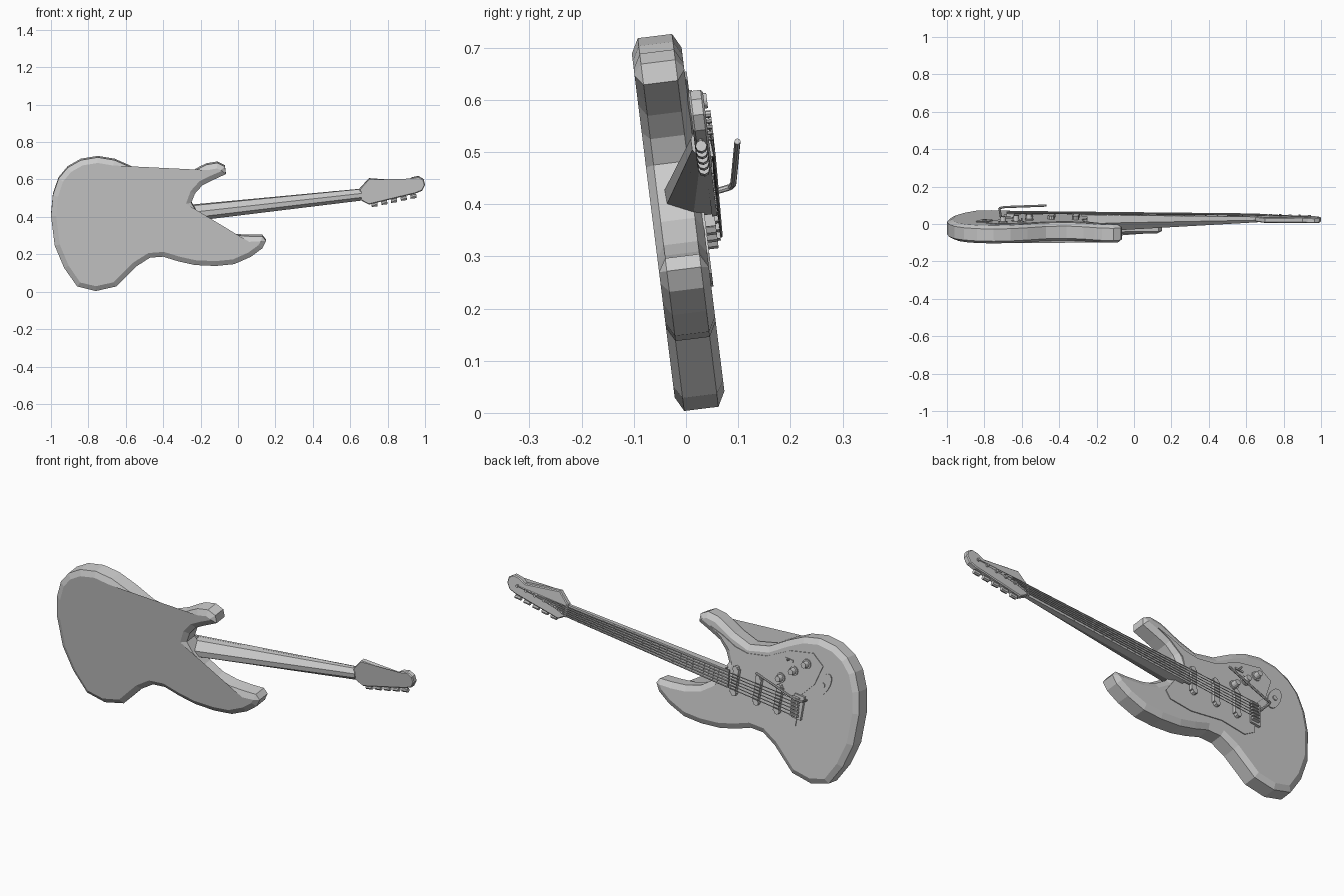
import bpy, bmesh, math
from mathutils import Matrix, Vector

cube = bpy.data.objects.get("Cube")
if cube:
    bpy.data.objects.remove(cube)

grey = bpy.data.materials.new("plain_grey")
grey.use_nodes = True
grey.diffuse_color = (0.6, 0.6, 0.6, 1)
grey.node_tree.nodes["Principled BSDF"].inputs["Base Color"].default_value = grey.diffuse_color

# The whole instrument leans back: local y is depth, local z is up
LEAN = (Matrix.Translation((0, -0.0145, 0.36)) @ Matrix.Rotation(math.radians(7.1), 4, 'X')
        @ Matrix.Translation((0, 0, -0.36)))
SLOPE = 0.107


def centre(x):
    """Height of the neck centre line."""
    return 0.42 + SLOPE * (x + 0.2)


def finish(name, bm):
    bmesh.ops.recalc_face_normals(bm, faces=bm.faces)
    bm.transform(LEAN)
    mesh = bpy.data.meshes.new(name)
    bm.to_mesh(mesh)
    bm.free()
    mesh.materials.append(grey)
    obj = bpy.data.objects.new(name, mesh)
    bpy.context.collection.objects.link(obj)
    return obj


def inset(points, distance):
    """Move a clockwise outline inwards along its averaged normals."""
    result = []
    for i, p in enumerate(points):
        before, after = points[i - 1], points[(i + 1) % len(points)]
        along = (Vector(after) - Vector(before)).normalized()
        result.append((p[0] + along.y * distance, p[1] - along.x * distance))
    return result


def loft(name, rings, skip=()):
    """Join rings of 3D points; the first cap may bridge over skipped points."""
    bm = bmesh.new()
    loops = [[bm.verts.new(p) for p in ring] for ring in rings]
    count = len(loops[0])
    for a, b in zip(loops, loops[1:]):
        for i in range(count):
            j = (i + 1) % count
            bm.faces.new((a[i], a[j], b[j], b[i]))
    bm.faces.new([v for i, v in enumerate(loops[0]) if i not in skip])
    bm.faces.new(loops[-1])
    return finish(name, bm)


def slab(name, outline, back, front, bevel, rise, skip=()):
    """Chamfered plate with the given outline."""
    inner = inset(outline, bevel)
    layers = [(inner, back), (outline, back + rise), (outline, front - rise), (inner, front)]
    return loft(name, [[(x, w, z) for x, z in pts] for pts, w in layers], skip)


def plate(name, outline, back, front):
    return loft(name, [[(x, w, z) for x, z in outline] for w in (back, front)])


def rod(name, start, end, radius, sides=8, taper=1.0):
    start, end = Vector(start), Vector(end)
    axis = end - start
    bm = bmesh.new()
    bmesh.ops.create_cone(bm, cap_ends=True, segments=sides, radius1=radius,
                          radius2=radius * taper, depth=axis.length)
    turn = axis.to_track_quat('Z', 'Y').to_matrix().to_4x4()
    bm.transform(Matrix.Translation((start + end) / 2) @ turn)
    return finish(name, bm)


def box(name, location, size):
    """Box aligned with the neck direction."""
    bm = bmesh.new()
    bmesh.ops.create_cube(bm, size=1)
    bm.transform(Matrix.Translation(location) @ Matrix.Rotation(-math.atan(SLOPE), 4, 'Y')
                 @ Matrix.Diagonal((*size, 1)))
    return finish(name, bm)


# Body: rounded end, waist, upper horn, cutaways, lower horn
upper_bout = [(-1, .41), (-.99, .52), (-.96, .61), (-.91, .67), (-.84, .71), (-.75, .725), (-.66, .71)]
upper_waist = [(-.57, .67), (-.47, .615), (-.36, .595), (-.27, .63), (-.21, .665)]
upper_horn = [(-.17, .685), (-.11, .695), (-.07, .675), (-.065, .635), (-.14, .6), (-.19, .575), (-.23, .53)]
pocket = [(-.25, .48)]
cutaway = [(-.22, .43), (-.17, .37), (-.1, .325), (-.02, .305)]
lower_horn = [(.06, .3), (.13, .3), (.15, .275), (.13, .235), (.07, .19), (-.02, .15), (-.12, .14), (-.23, .145)]
lower_bout = [(-.32, .165), (-.4, .19), (-.47, .185), (-.54, .14), (-.65, .03), (-.76, .005), (-.86, .03),
              (-.93, .13), (-.98, .25)]
sections = [upper_bout, upper_waist, upper_horn, pocket, cutaway, lower_horn, lower_bout]
outline = sum(sections, [])
bridged = [i for i, p in enumerate(outline) if p in upper_waist or p in cutaway]
slab("body", outline, -0.048, 0.048, 0.028, 0.015, bridged)

# Pickguard
guard = [(-.14, .635), (-.21, .61), (-.29, .57), (-.36, .555), (-.47, .57), (-.6, .63), (-.73, .65), (-.79, .6),
         (-.75, .5), (-.68, .43), (-.66, .27), (-.6, .235), (-.47, .26), (-.29, .24), (-.17, .26),
         (-.15, .3), (-.21, .38), (-.28, .46), (-.27, .53), (-.2, .6)]
plate("pickguard", guard, 0.047, 0.052)

# Neck with a deep heel thinning toward the nut
rings = []
for x, half, side, back in ((-.25, .042, .03, -.02), (.66, .031, .058, .044)):
    section = [(.068, half), (side, half), (back, half * .3), (back, -half * .4), (side, -half), (.068, -half)]
    rings.append([(x, w, centre(x) + dz) for w, dz in section])
loft("neck", rings)
board = [(x, centre(x) + s * h) for x, h, s in ((-.28, .043, -1), (-.28, .043, 1), (.66, .031, 1), (.66, .031, -1))]
plate("fretboard", board, 0.066, 0.076)
box("nut", (.655, .077, centre(.655)), (.012, .012, .06))

# Frets spaced by the equal-tempered rule
for n in range(1, 21):
    x = -.66 + 1.315 * 2 ** (-n / 12)
    box(f"fret_{n}", (x, .0765, centre(x)), (.004, .003, .066))

# Headstock
head = [(.65, .545), (.7, .6), (.9, .585), (.93, .605), (.965, .612), (.993, .595), (1, .565), (.985, .535),
        (.95, .52), (.7, .46), (.65, .487)]
slab("headstock", head, 0.05, 0.078, 0.005, 0.004, (2,))

# Tuners along the lower edge, with posts on the face
for i in range(5):
    x = .73 + .052 * i
    z = .475 + .011 * i
    rod(f"tuner_shaft_{i}", (x, .062, z + .02), (x, .062, z - .012), .005, 6)
    rod(f"tuner_key_{i}", (x - .016, .062, z - .018), (x + .016, .062, z - .014), .011, 8)
    rod(f"tuner_post_{i}", (x, .075, z + .045), (x, .088, z + .045), .007)

# Bridge with saddles, and six strings
box("bridge_plate", (-.67, .054, centre(-.67)), (.055, .014, .12))
for i in range(6):
    offset = (i - 2.5) / 2.5
    low, high = .042 * offset, .024 * offset
    box(f"saddle_{i}", (-.66, .068, centre(-.66) + low), (.04, .018, .012))
    rod(f"string_{i}", (-.67, .079, centre(-.67) + low), (.655, .085, centre(.655) + high), .0025, 4)
    post = min(i, 4)
    rod(f"string_end_{i}", (.655, .085, centre(.655) + high),
        (.73 + .052 * post, .082, .52 + .011 * post), .0025, 4)

# Pickups
for i, x in enumerate((-.31, -.44, -.56)):
    box(f"pickup_{i}", (x, .06, centre(x)), (.03, .022, .12))
    for side in (-1, 1):
        rod(f"pickup_end_{i}_{side}", (x, .048, centre(x) + side * .06),
            (x, .071, centre(x) + side * .06), .015)

# Control knobs and selector switch
for i in range(3):
    x, z = -.7 + .07 * i, .59 - .052 * i
    rod(f"knob_base_{i}", (x, .048, z), (x, .058, z), .024, 12)
    rod(f"knob_{i}", (x, .056, z), (x, .084, z), .017, 12, .85)
box("selector_slot", (-.6, .054, .585), (.045, .006, .01))
rod("selector_switch", (-.6, .05, .585), (-.6, .075, .59), .005, 6)

# Oval jack plate
ring = [Vector((.032 * math.cos(a), .068 * math.sin(a))) for a in (math.tau * k / 20 for k in range(20))]
tilt = Matrix.Rotation(math.radians(30), 2)
plate("jack_plate", [tuple(tilt @ p + Vector((-.8, .51))) for p in ring], 0.046, 0.053)
rod("jack_socket", (-.8, .05, .51), (-.8, .058, .51), .012, 10)

# Tremolo arm
arm = [(-.71, .05, .41), (-.72, .108, .42), (-.69, .114, .425), (-.47, .132, .505)]
for i, (a, b) in enumerate(zip(arm, arm[1:])):
    rod(f"tremolo_arm_{i}", a, b, .006, 8)
